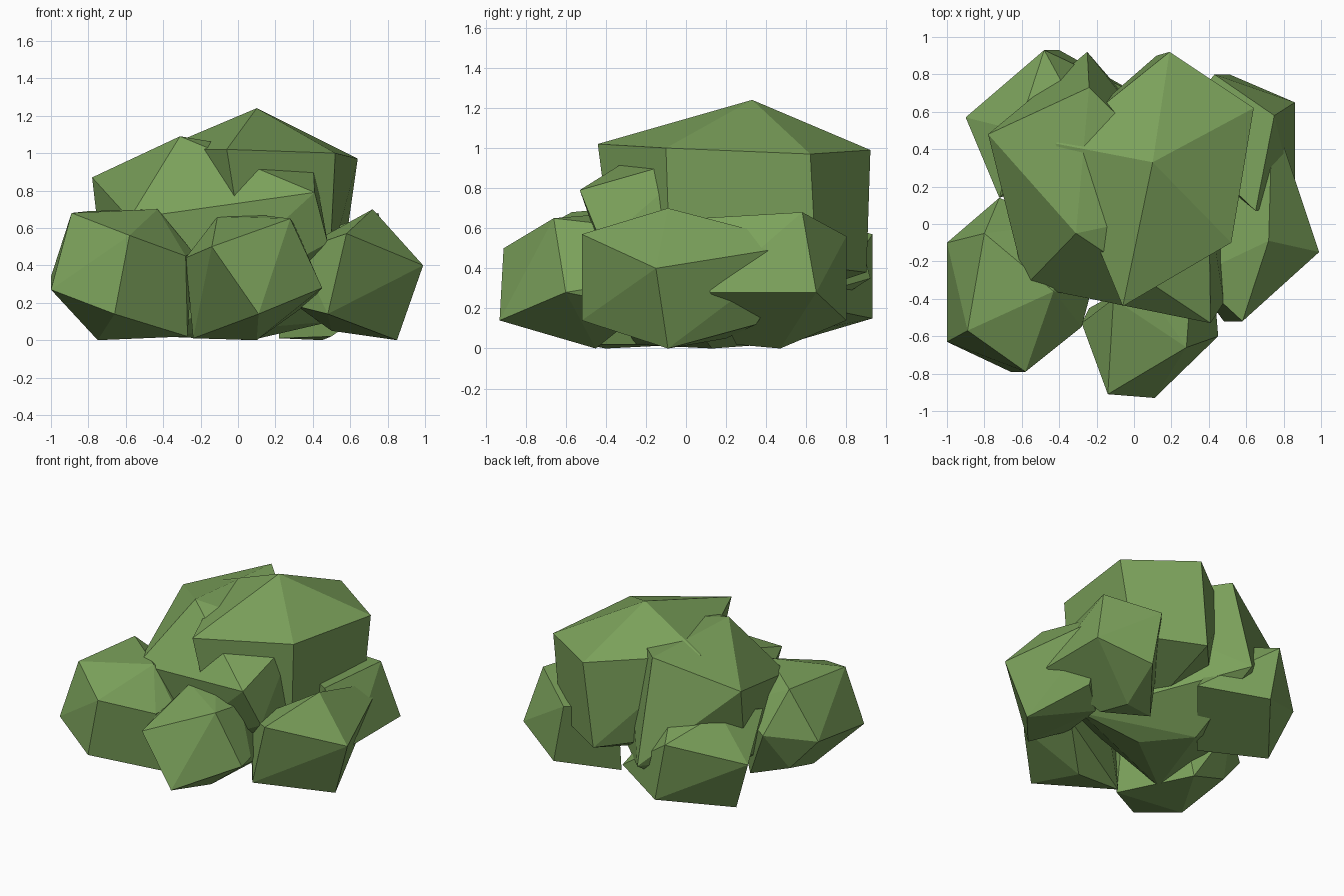
import bpy
import bmesh
import math

cube = bpy.data.objects.get("Cube")
if cube:
    bpy.data.objects.remove(cube, do_unlink=True)

# One flat leaf colour
leaf_green = bpy.data.materials.new("leaf_green")
leaf_green.use_nodes = True
colour = (.2, .36, .105, 1)
leaf_green.diffuse_color = colour
shader = next(n for n in leaf_green.node_tree.nodes if n.type == "BSDF_PRINCIPLED")
shader.inputs["Base Color"].default_value = colour
shader.inputs["Roughness"].default_value = 1


def leaf_clump(name, corners):
    """Wrap a faceted clump of leaves tightly around its corners."""
    bm = bmesh.new()
    for corner in corners:
        bm.verts.new(corner)
    hull = bmesh.ops.convex_hull(bm, input=bm.verts[:])
    inside = {e for e in hull["geom_interior"] if isinstance(e, bmesh.types.BMVert)}
    bmesh.ops.delete(bm, geom=list(inside), context="VERTS")
    # Join nearly level triangles into broad facets
    bmesh.ops.dissolve_limit(bm, angle_limit=math.radians(8),
                             verts=bm.verts[:], edges=bm.edges[:])
    bmesh.ops.recalc_face_normals(bm, faces=bm.faces[:])
    mesh = bpy.data.meshes.new(name)
    bm.to_mesh(mesh)
    bm.free()
    mesh.materials.append(leaf_green)
    clump = bpy.data.objects.new(name, mesh)
    bpy.context.scene.collection.objects.link(clump)


# Tall crown: peak, rim, lower rim, base
leaf_clump("crown_clump", [
    (.1, .33, 1.24),
    (-.06, -.44, 1.02), (.52, -.1, 1), (.64, .62, .97), (.19, .92, .99), (-.42, .43, 1.02),
    (.04, -.36, .4), (.49, -.08, .4), (.56, .65, .41), (.12, .9, .38), (-.3, .43, .4),
    (.1, .35, .2)])

# Broad middle clump reaching down to the ground
leaf_clump("middle_clump", [
    (-.31, -.05, 1.09), (-.58, -.33, .65), (.41, -.53, .79), (.4, .1, .97),
    (-.78, .48, .87), (-.24, .73, 1.07), (-.25, .92, .35), (-.72, .35, .35),
    (.48, -.42, .52), (-.43, -.26, .02), (.07, .13, 0), (-.2, .4, .02),
    (.5, .05, .1)])

# Ring of low clumps around the base
leaf_clump("front_right_clump", [
    (-1, -.63, .27), (-1, -.1, .34), (-.89, -.57, .68), (-.58, -.79, .56),
    (-.66, -.79, .14), (-.28, -.55, .45), (-.27, -.5, .02), (-.8, -.05, .69),
    (-.43, -.36, .7), (-.75, -.4, 0), (-.72, .14, .4), (-.4, 0, .5),
    (-.81, -.04, .12), (-.52, 0, .02), (-.24, -.4, .47)])

leaf_clump("front_clump", [
    (-.14, -.91, .5), (.11, -.93, .14), (.45, -.6, .28), (.28, -.66, .65),
    (-.28, -.53, .44), (-.24, -.45, .01), (.1, -.45, 0), (-.11, -.4, .66),
    (.03, -.3, .68), (.3, -.4, .62), (.44, -.48, .3), (.38, -.2, .2)])

leaf_clump("front_left_clump", [
    (.99, -.15, .4), (.72, -.09, .7), (.58, -.52, .57), (.48, -.52, .14),
    (.85, -.09, 0), (.74, .6, .52), (.32, -.28, .48), (.32, -.3, .18),
    (.5, .2, .05), (.68, .35, .12)])

leaf_clump("back_left_clump", [
    (.75, .58, .68), (.86, .65, .28), (.86, .12, .28), (.43, .8, .56),
    (.51, .8, .14), (.45, .47, 0), (.22, .43, .01), (.5, .25, .02),
    (.65, .07, .65), (.2, .5, .5)])

leaf_clump("back_right_clump", [
    (-.9, .57, .4), (-.48, .93, .57), (-.4, .93, .15), (-.75, .49, .02),
    (-.72, .14, .6), (-.3, .6, .66), (-.62, .5, .68), (.03, .69, .2),
    (-.32, .27, .02)])
